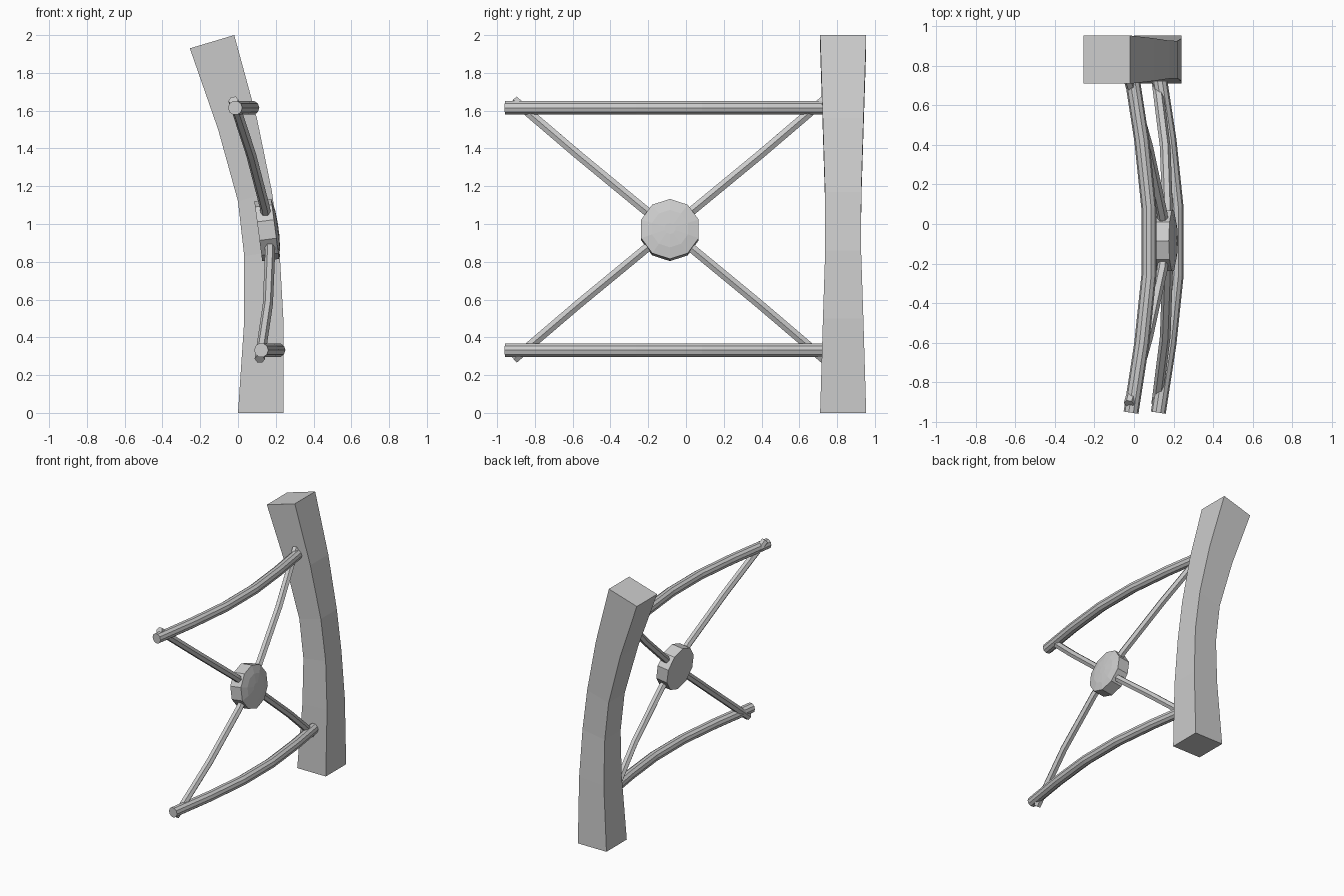
import bpy, bmesh, math
from mathutils import Vector

if "Cube" in bpy.data.objects:
    bpy.data.objects.remove(bpy.data.objects["Cube"])


def skin(name, rings):
    """Bridge a list of equal point rings and cap both ends."""
    bm = bmesh.new()
    vs = [[bm.verts.new(p) for p in r] for r in rings]
    n = len(vs[0])
    for a, b in zip(vs, vs[1:]):
        for i in range(n):
            j = (i + 1) % n
            bm.faces.new((a[i], a[j], b[j], b[i]))
    bm.faces.new(vs[0])
    bm.faces.new(vs[-1])
    bmesh.ops.recalc_face_normals(bm, faces=bm.faces)
    me = bpy.data.meshes.new(name)
    bm.to_mesh(me)
    bm.free()
    ob = bpy.data.objects.new(name, me)
    bpy.context.collection.objects.link(ob)
    return ob


def tube(name, path, radius, sides, phase=0.0):
    """Sweep a regular polygon along a path."""
    pts = [Vector(p) for p in path]
    rings = []
    for i, p in enumerate(pts):
        t = (pts[min(i + 1, len(pts) - 1)] - pts[max(i - 1, 0)]).normalized()
        u = (Vector((1, 0, 0)) - t * t.x).normalized()
        v = t.cross(u)
        rings.append([p + radius * (u * math.cos(a) + v * math.sin(a))
                      for a in (phase + 2 * math.pi * k / sides for k in range(sides))])
    return skin(name, rings)


# Curved post: left edge (x, z), right edge (x, z), half depth
sections = [(0, 0, 0.24, 0, 0.122), (0.033, 0.49, 0.24, 0.5, 0.107),
            (0.033, 0.83, 0.22, 0.86, 0.095), (0.0, 1.12, 0.18, 1.17, 0.096),
            (-0.105, 1.5, 0.1, 1.56, 0.108), (-0.255, 1.93, -0.02, 2.0, 0.122)]
Y = 0.832
skin("post", [[(a, Y - d, b), (c, Y - d, e), (c, Y + d, e), (a, Y + d, b)]
              for a, b, c, e, d in sections])

# Bowed rails
CY = -0.09
bow = [(-0.865, 0), (-0.515, 0.054), (-0.172, 0.09), (0.172, 0.09), (0.515, 0.054), (0.865, 0)]
for name, x, z in (("upper_rail", -0.015, 1.615), ("lower_rail", 0.123, 0.332)):
    tube(name, [(x + dx, CY + y, z) for y, dx in bow], 0.038, 10)

# Crossed braces, each from the hub to a corner
upper = [(0.155, 0.0, 0.97), (0.143, 0.14, 1.085), (0.07, 0.48, 1.365), (-0.025, 0.82, 1.655)]
lower = [(0.16, 0.0, 0.97), (0.17, 0.14, 0.855), (0.158, 0.48, 0.575), (0.115, 0.82, 0.285)]
for level, path in (("upper", upper), ("lower", lower)):
    for side, s in (("left", -1), ("right", 1)):
        tube(f"{level}_{side}_brace", [(x, CY + s * y, z) for x, y, z in path], 0.027, 6)

# Tilted hub disc with a slightly domed outer face
tilt = math.radians(7.5)
axis = Vector((math.cos(tilt), 0, math.sin(tilt)))
up = Vector((-math.sin(tilt), 0, math.cos(tilt)))
side = Vector((0, 1, 0))
centre = Vector((0.152, -0.085, 0.968))
rings = []
for h, r in ((-0.045, 0.16), (0.045, 0.16), (0.058, 0.1), (0.063, 0.03)):
    rings.append([centre + axis * h + r * (up * math.cos(a) + side * math.sin(a))
                  for a in (2 * math.pi * k / 10 for k in range(10))])
skin("hub_disc", rings)
